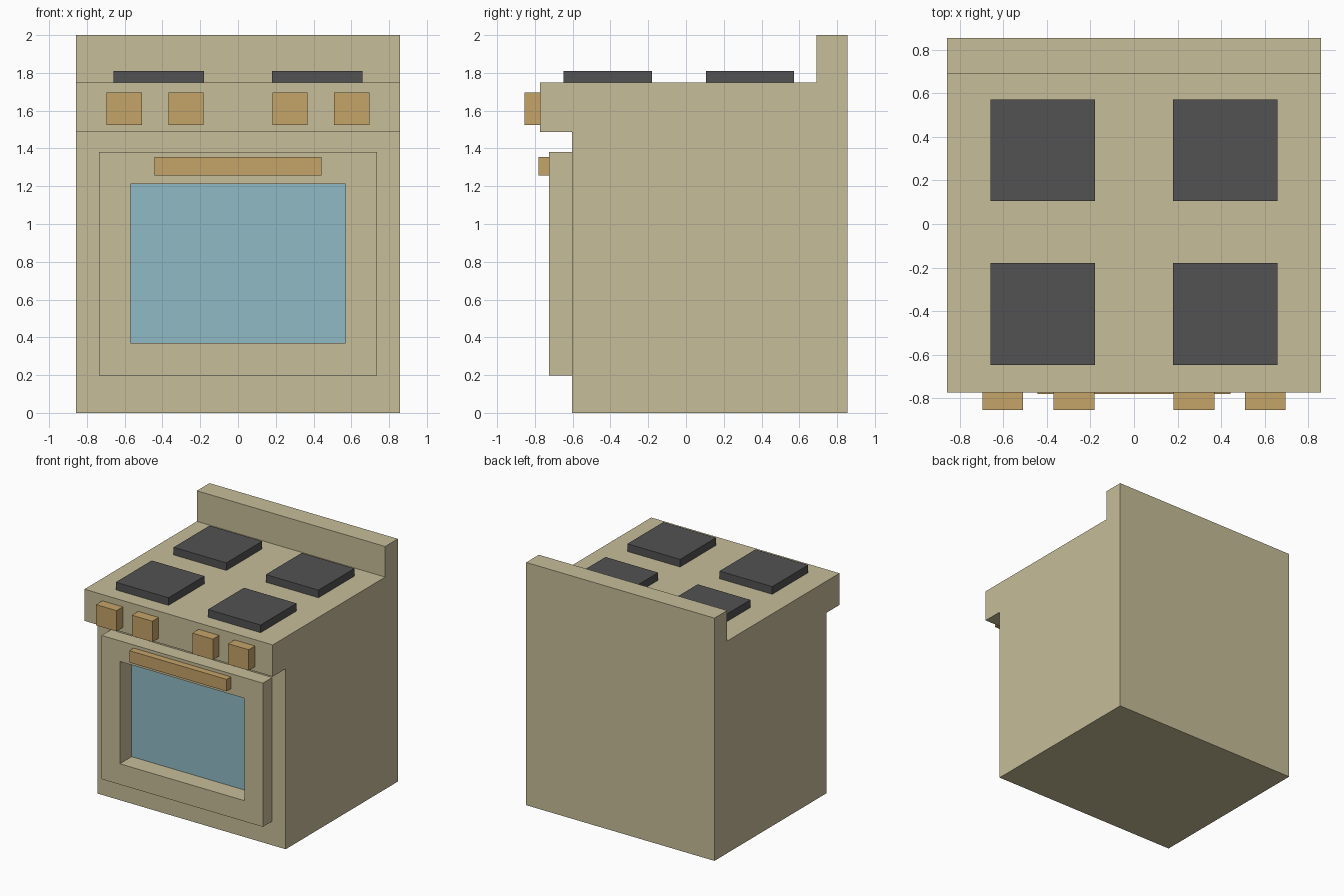
import bpy, bmesh

if "Cube" in bpy.data.objects:
    bpy.data.objects.remove(bpy.data.objects["Cube"])


def material(name, rgb):
    # sRGB 0-255 to linear
    lin = [(c / 255 / 12.92) if c < 11 else ((c / 255 + 0.055) / 1.055) ** 2.4 for c in rgb]
    m = bpy.data.materials.new(name)
    m.diffuse_color = (*lin, 1)
    m.use_nodes = True
    m.node_tree.nodes["Principled BSDF"].inputs["Base Color"].default_value = m.diffuse_color
    return m


BEIGE = material("beige_enamel", (199, 189, 153))
DARK = material("dark_iron", (82, 82, 82))
BRASS = material("tan_handle", (197, 163, 105))
GLASS = material("blue_glass", (144, 186, 197))


def prism(name, profile, x0, x1, mat):
    """Extrude a (y, z) side profile from x0 to x1."""
    bm = bmesh.new()
    face = bm.faces.new([bm.verts.new((x0, y, z)) for y, z in profile])
    ext = bmesh.ops.extrude_face_region(bm, geom=[face])
    verts = [v for v in ext["geom"] if isinstance(v, bmesh.types.BMVert)]
    bmesh.ops.translate(bm, verts=verts, vec=(x1 - x0, 0, 0))
    bmesh.ops.recalc_face_normals(bm, faces=bm.faces)
    me = bpy.data.meshes.new(name)
    bm.to_mesh(me)
    bm.free()
    if mat:
        me.materials.append(mat)
    ob = bpy.data.objects.new(name, me)
    bpy.context.collection.objects.link(ob)
    return ob


def box(name, x, y, z, mat):
    prof = [(y[0], z[0]), (y[1], z[0]), (y[1], z[1]), (y[0], z[1])]
    return prism(name, prof, x[0], x[1], mat)


# Body with overhanging control panel and backsplash
body = prism("stove_body", [(-0.604, 0), (0.855, 0), (0.855, 2), (0.69, 2), (0.69, 1.748),
                            (-0.773, 1.748), (-0.773, 1.487), (-0.604, 1.487)],
             -0.858, 0.858, BEIGE)

# Oven door with a recessed window
door = box("oven_door", (-0.735, 0.735), (-0.726, -0.604), (0.198, 1.382), BEIGE)
cutter = box("window_cutter", (-0.569, 0.569), (-0.9, -0.565), (0.369, 1.212), None)
cutter.hide_render = True
cutter.display_type = 'WIRE'
for ob in (body, door):
    mod = ob.modifiers.new("window_opening", 'BOOLEAN')
    mod.operation = 'DIFFERENCE'
    mod.solver = 'EXACT'
    mod.object = cutter
    bpy.context.view_layer.objects.active = ob
    bpy.ops.object.modifier_apply(modifier=mod.name)
bpy.data.objects.remove(cutter)

box("oven_window", (-0.569, 0.569), (-0.572, -0.565), (0.369, 1.212), GLASS)
box("door_handle", (-0.443, 0.443), (-0.781, -0.726), (1.258, 1.356), BRASS)

# Knobs and burners, mirrored across x = 0
for side, s in (("left", -1), ("right", 1)):
    for place, a, b in (("inner", 0.182, 0.369), ("outer", 0.509, 0.696)):
        box(f"{side}_{place}_knob", (s * a, s * b), (-0.855, -0.773), (1.525, 1.696), BRASS)
    for place, a, b in (("front", -0.648, -0.18), ("back", 0.105, 0.572)):
        box(f"{side}_{place}_burner", (s * 0.18, s * 0.66), (a, b), (1.748, 1.811), DARK)
